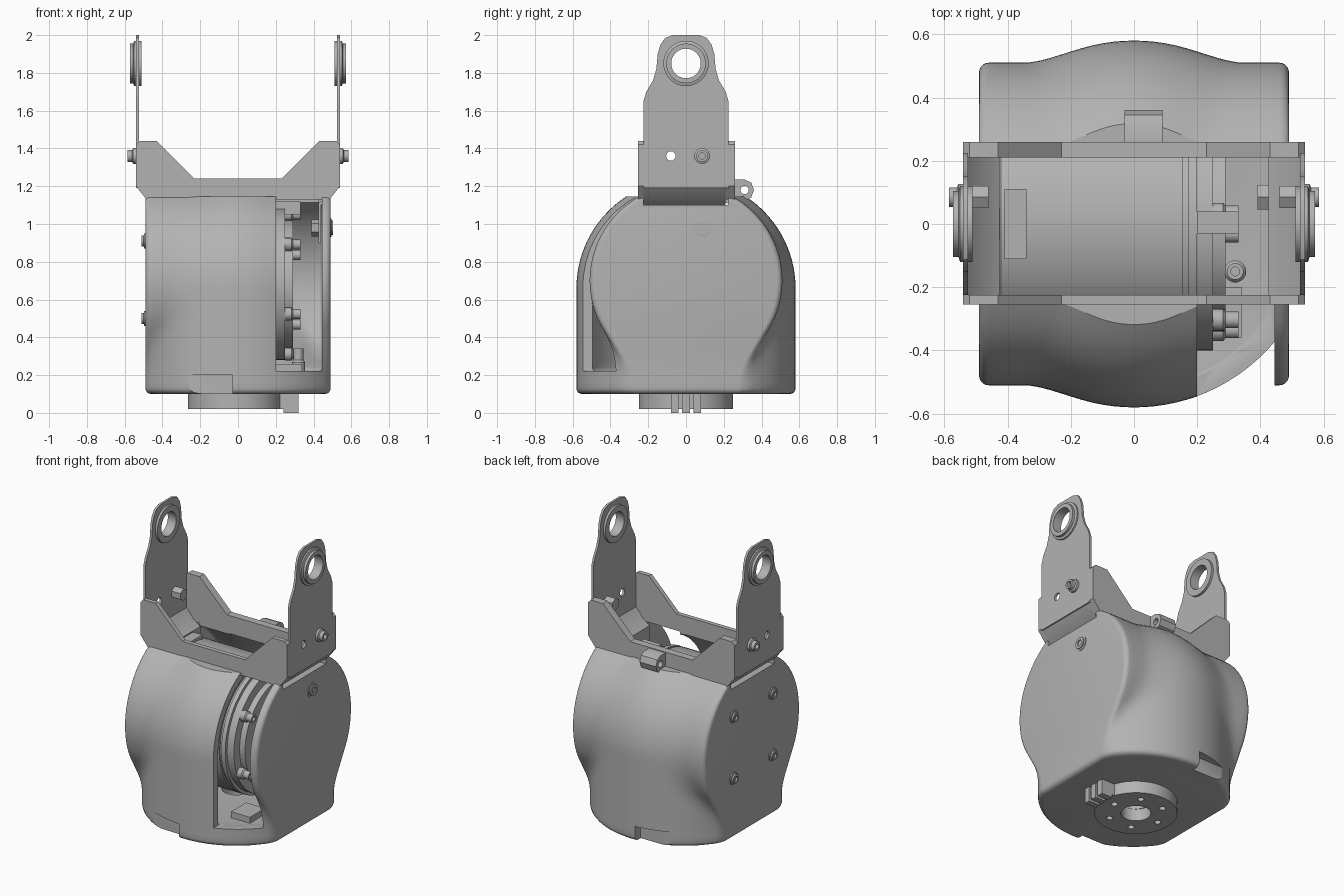
import bpy, bmesh, math
from mathutils import Matrix, Vector

if "Cube" in bpy.data.objects:
    bpy.data.objects.remove(bpy.data.objects["Cube"])

GREY = bpy.data.materials.new("plain_grey")
GREY.use_nodes = True
TONE = (0.45, 0.45, 0.45, 1)
GREY.diffuse_color = TONE
GREY.node_tree.nodes["Principled BSDF"].inputs["Base Color"].default_value = TONE
AXES = {"x": Matrix.Rotation(math.pi / 2, 3, "Y"), "y": Matrix.Rotation(-math.pi / 2, 3, "X"),
        "z": Matrix.Identity(3)}


def finish(name, bm, smooth=True):
    bmesh.ops.recalc_face_normals(bm, faces=bm.faces[:])
    mesh = bpy.data.meshes.new(name)
    bm.to_mesh(mesh)
    bm.free()
    mesh.materials.append(GREY)
    ob = bpy.data.objects.new(name, mesh)
    bpy.context.collection.objects.link(ob)
    if smooth:
        shade(ob)
    return ob


def shade(ob):
    bpy.ops.object.select_all(action="DESELECT")
    ob.select_set(True)
    bpy.context.view_layer.objects.active = ob
    bpy.ops.object.shade_smooth_by_angle(angle=math.radians(32))


def box(name, x, y, z):
    bm = bmesh.new()
    bmesh.ops.create_cube(bm, size=1)
    for v in bm.verts:
        v.co = [lo + (c + 0.5) * (hi - lo) for c, (lo, hi) in zip(v.co, (x, y, z))]
    return finish(name, bm, False)


def lathe(name, axis, center, profile, steps=48):
    """Spin (radius, distance along axis) points into a closed solid."""
    bm = bmesh.new()
    rings = []
    for i in range(steps):
        a = 2 * math.pi * i / steps
        rings.append([bm.verts.new(AXES[axis] @ Vector((r * math.cos(a), r * math.sin(a), h))
                                   + Vector(center)) for r, h in profile])
    n = len(profile)
    for i in range(steps):
        p, q = rings[i], rings[(i + 1) % steps]
        for j in range(n):
            k = (j + 1) % n
            bm.faces.new((p[j], p[k], q[k], q[j]))
    bmesh.ops.remove_doubles(bm, verts=bm.verts[:], dist=1e-5)
    return finish(name, bm)


def rod(name, axis, center, r, lo, hi, hole=0, steps=32):
    return lathe(name, axis, center, [(hole, lo), (r, lo), (r, hi), (hole, hi)], steps)


def prism(name, axis, points, lo, hi):
    """Extrude a 2D outline (y,z along x, or x,z along y)."""
    bm = bmesh.new()
    place = (lambda a, b, d: (d, a, b)) if axis == "x" else (lambda a, b, d: (a, d, b))
    ends = [[bm.verts.new(place(a, b, d)) for a, b in points] for d in (lo, hi)]
    bm.faces.new(ends[0])
    bm.faces.new(ends[1])
    for i in range(len(points)):
        j = (i + 1) % len(points)
        bm.faces.new((ends[0][i], ends[0][j], ends[1][j], ends[1][i]))
    return finish(name, bm)


def cut(ob, *cutters):
    for c in cutters:
        c.hide_render = True
        mod = ob.modifiers.new("cut", "BOOLEAN")
        mod.operation, mod.object, mod.solver = "DIFFERENCE", c, "EXACT"
    bpy.context.view_layer.update()
    mesh = bpy.data.meshes.new_from_object(ob.evaluated_get(bpy.context.evaluated_depsgraph_get()))
    ob.modifiers.clear()
    ob.data = mesh
    for c in cutters:
        bpy.data.objects.remove(c)
    shade(ob)
    return ob


def screw(name, axis, center, r, out):
    """Cap screw with a recessed socket; out is the signed head height."""
    return lathe(name, axis, center, [(0, 0), (r, 0), (r, out * 0.4), (r * 0.75, out * 0.5),
                 (r * 0.75, out), (r * 0.4, out), (r * 0.4, out * 0.5), (0, out * 0.5)], 18)


# Housing: a sideways drum blended into an upright round-topped column
def half_depth(x, z, off):
    big, drum = 0.58 - off, 0.51 - off
    dome = math.sqrt(max(big ** 2 - max(z - 0.66, 0) ** 2, 0.001))
    column = math.sqrt(max(dome ** 2 - x * x, 0.001))
    side = math.sqrt(max(drum ** 2 - (z - 0.70) ** 2, 0.003)) if z > 0.48 else 0.46 - off - 0.577 * (0.48 - z)
    k = 0.05
    blend = max(k - abs(column - side), 0) / k
    return max(column, side) + blend * blend * k / 4


def shell(name, off, bottom, top, fillet):
    xe = 0.49 - off
    xs = [-xe + fillet * (1 - math.cos(i * math.pi / 10)) for i in range(6)]
    xs += [(-1 + i / 14) * (xe - fillet) for i in range(1, 28)]
    xs += [-x for x in xs[5::-1]]
    zs = [bottom + fillet * (1 - math.cos(i * math.pi / 8)) for i in range(5)]
    count = 30
    zs += [zs[4] + (top - zs[4]) * i / count for i in range(1, count + 1)]
    bm = bmesh.new()
    rings = []
    for z in zs:
        t = max(1 - (z - bottom) / fillet, 0)
        shrink = fillet * (1 - math.sqrt(1 - t * t))
        front = []
        for x in xs:
            e = max((abs(x) - xe + fillet) / fillet, 0)
            y = half_depth(x, z, off) - fillet * (1 - math.sqrt(max(1 - e * e, 0))) - shrink
            front.append((x * (1 - shrink / xe), y))
        loop = [(x, -y) for x, y in front] + front[::-1]
        rings.append([bm.verts.new((x, y, z)) for x, y in loop])
    n = len(rings[0])
    for a, b in zip(rings, rings[1:]):
        for i in range(n):
            j = (i + 1) % n
            bm.faces.new((a[i], a[j], b[j], b[i]))
    bm.faces.new(rings[0])
    bm.faces.new(rings[-1])
    return finish(name, bm)


housing = shell("housing", 0, 0.1, 1.145, 0.03)
cut(housing,
    shell("cavity", 0.045, 0.22, 1.12, 0.02),
    box("top_opening", (-0.44, 0.44), (-0.225, 0.21), (0.9, 1.3)),
    box("front_opening", (0.2, 0.445), (-0.7, 0), (0.222, 1.3)),
    *[box("end_relief", sorted((s * 0.43, s * 0.6)), (-0.225, 0.225), (1.1, 1.3)) for s in (-1, 1)],
    *[box("foot_notch", (-0.31, -0.03), sorted((s * 0.52, s * 0.7)), (0.05, 0.2)) for s in (-1, 1)],
    rod("floor_hole", "z", (-0.01, 0, 0), 0.09, 0.05, 0.3))

# Drive unit inside the housing
MID = (0, 0, 0.68)
lathe("motor", "x", MID, [(0, -0.44), (0.40, -0.44), (0.42, -0.42), (0.42, 0.155), (0.41, 0.155),
                          (0.41, 0.17), (0.42, 0.17), (0.42, 0.2), (0, 0.2)], 64)
lathe("drive_flange", "x", MID, [(0, 0.19), (0.4, 0.19), (0.4, 0.25), (0.34, 0.25), (0.34, 0.29),
                                 (0.24, 0.29), (0.24, 0.26), (0.1, 0.26), (0.1, 0.22), (0, 0.22)], 64)
for i in range(6):
    a = math.radians(25 + 60 * i)
    screw("flange_screw", "x", (0.25, 0.37 * math.cos(a), 0.68 + 0.37 * math.sin(a)), 0.035, 0.08)
box("motor_plug", (-0.41, -0.34), (-0.11, 0.11), (1.06, 1.115))
box("flange_clip", (0.2, 0.33), (-0.03, 0.04), (1.05, 1.12))
box("floor_block", (0.2, 0.34), (-0.36, -0.2), (0.21, 0.26))
screw("floor_screw", "z", (0.32, -0.15, 0.22), 0.035, 0.12)

# Output disc below the housing
disc = rod("output_disc", "z", (-0.015, 0, 0), 0.25, 0.02, 0.11, 0.09, 64)
cut(disc, *[rod("bolt_hole", "z", (-0.015 + 0.17 * math.cos(a), 0.17 * math.sin(a), 0), 0.02, 0, 0.08, 0, 12)
            for a in [math.pi * i / 3 for i in range(6)]])
box("connector", (0.2, 0.31), (-0.08, 0.08), (0.02, 0.11))
for y in (-0.06, 0, 0.06):
    box("connector_pin", (0.24, 0.32), (y - 0.02, y + 0.02), (0, 0.11))

# Fork: front and back webs
half = [(0.23, 1.24), (0.43, 1.44), (0.52, 1.44), (0.54, 1.42), (0.54, 1.2), (0.485, 1.13)]
web = half + [(-x, z) for x, z in half[::-1]]
prism("front_web", "y", web, -0.255, -0.225)
prism("back_web", "y", web, 0.21, 0.26)

# Fork: arms, bends, bearings and screws on both sides
arm_half = [(0.225, 1.19), (0.225, 1.65), (0.21, 1.70), (0.175, 1.76), (0.157, 1.82), (0.15, 1.9),
            (0.135, 1.95), (0.11, 1.985), (0.07, 2.0)]
arm = arm_half + [(-y, z) for y, z in arm_half[::-1]]
bend = [(0.54, 1.2), (0.485, 1.13), (0.44, 1.1), (0.44, 0.9), (0.425, 0.9), (0.425, 1.11),
        (0.475, 1.145), (0.525, 1.21)]
for s, side in ((1, "left"), (-1, "right")):
    plate = prism(side + "_arm", "x", arm, *sorted((s * 0.525, s * 0.54)))
    cut(plate, rod("bearing_hole", "x", (0, 0, 1.85), 0.085, -0.7, 0.7),
        rod("small_hole", "x", (0, -0.08, 1.36), 0.025, -0.7, 0.7, 0, 16))
    prism(side + "_bend", "y", [(s * x, z) for x, z in bend], -0.225, 0.21)
    lathe(side + "_bearing", "x", (0, 0, 1.85), [(0.078, s * 0.51), (0.12, s * 0.51), (0.12, s * 0.55),
          (0.105, s * 0.555), (0.105, s * 0.572), (0.078, s * 0.572)])
    screw(side + "_arm_screw", "x", (s * 0.535, 0.085, 1.36), 0.042, s * 0.05)
    rod(side + "_arm_nut", "x", (0, 0.085, 1.36), 0.04, s * 0.46, s * 0.53, 0, 6)

# Screws on the housing ends
screw("left_end_screw", "x", (0.488, 0.085, 0.98), 0.05, 0.014)
rod("left_inner_nut", "x", (0, 0.085, 0.98), 0.045, 0.39, 0.44, 0, 6)
for y in (-0.21, 0.2):
    for z in (0.5, 0.91):
        screw("right_end_screw", "x", (-0.488, y, z), 0.04, -0.022)

# Rear lug with a cross hole
lug = prism("rear_lug", "x", [(0.25, 1.11), (0.31, 1.12), (0.345, 1.14), (0.36, 1.18), (0.345, 1.22),
                              (0.31, 1.235), (0.25, 1.235)], -0.03, 0.09)
cut(lug, rod("lug_hole", "x", (0, 0.31, 1.18), 0.022, -0.2, 0.2, 0, 16))
